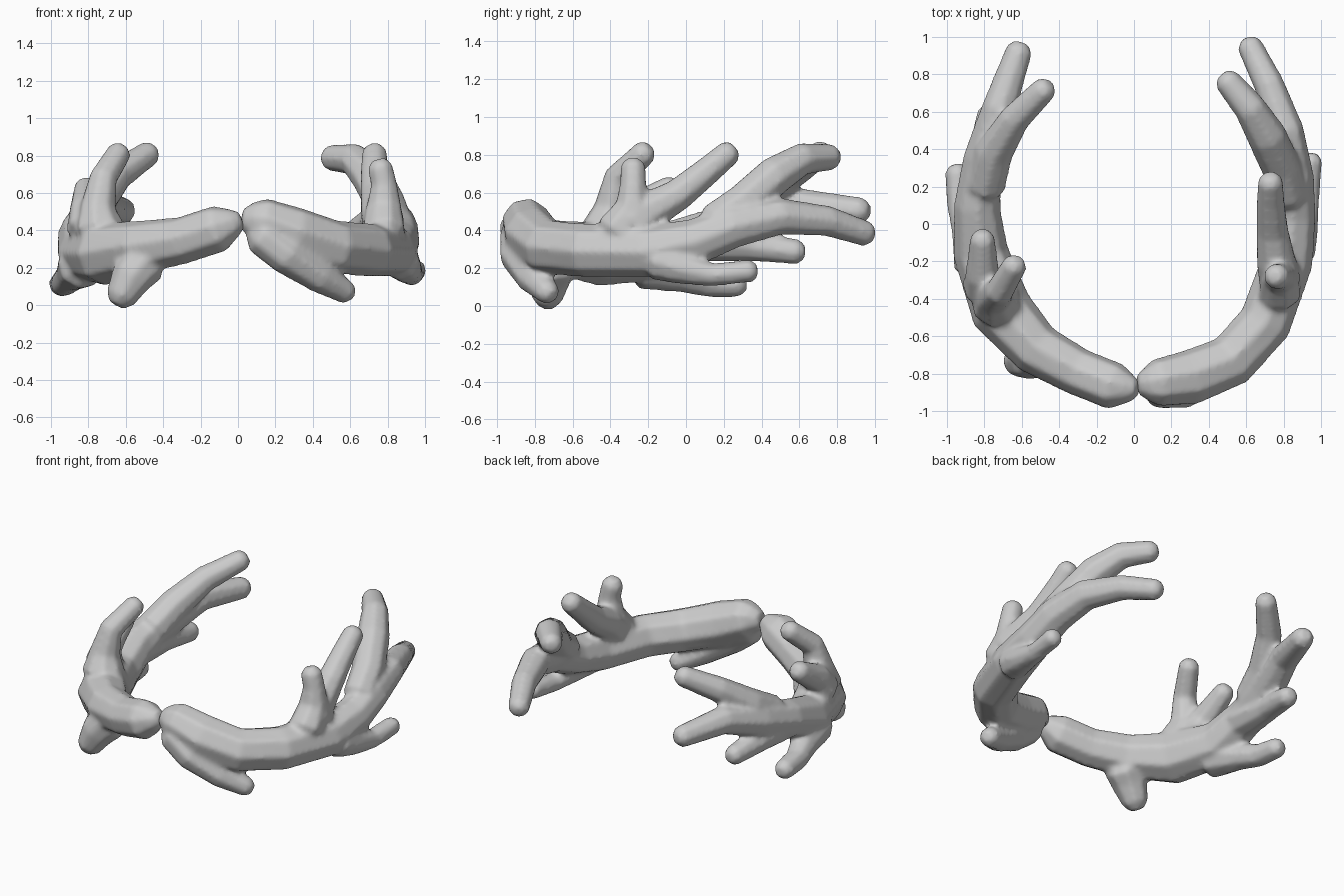
import bpy, bmesh, math
from mathutils import Vector

cube = bpy.data.objects.get("Cube")
if cube:
    bpy.data.objects.remove(cube, do_unlink=True)

mat = bpy.data.materials.new("antler grey")
mat.use_nodes = True
GREY = (0.6, 0.6, 0.6, 1)
mat.diffuse_color = GREY
mat.node_tree.nodes["Principled BSDF"].inputs["Base Color"].default_value = GREY


def tube(bm, points, sides=8):
    """Sweep a ring along (x, y, z, radius) points, with bevelled ends."""
    pts = [(Vector(p[:3]), p[3]) for p in points]

    def bevelled(end, inner):
        d = (end[0] - inner[0]).normalized()
        return (end[0] - d * end[1] * 0.55, end[1]), (end[0], end[1] * 0.55)

    first, last = bevelled(pts[0], pts[1]), bevelled(pts[-1], pts[-2])
    pts = [first[1], first[0]] + pts[1:-1] + [last[0], last[1]]
    rings, normal = [], None
    for i, (p, r) in enumerate(pts):
        t = (pts[min(i + 1, len(pts) - 1)][0] - pts[max(i - 1, 0)][0]).normalized()
        normal = normal or Vector((0.13, 0.21, 1))
        normal = (normal - t * normal.dot(t)).normalized()
        side = t.cross(normal)
        rings.append([bm.verts.new(p + r * (math.cos(a) * normal + math.sin(a) * side))
                      for a in (2 * math.pi * k / sides for k in range(sides))])
    for a, b in zip(rings, rings[1:]):
        for k in range(sides):
            j = (k + 1) % sides
            bm.faces.new((a[k], a[j], b[j], b[k]))
    bm.faces.new(rings[0][::-1])
    bm.faces.new(rings[-1])


def antler(name, branches):
    bm = bmesh.new()
    for branch in branches:
        tube(bm, branch)
    bmesh.ops.recalc_face_normals(bm, faces=bm.faces)
    mesh = bpy.data.meshes.new(name)
    bm.to_mesh(mesh)
    bm.free()
    mesh.materials.append(mat)
    ob = bpy.data.objects.new(name, mesh)
    bpy.context.collection.objects.link(ob)
    # Fuse the branches and soften the forks
    fuse = ob.modifiers.new("fuse", 'REMESH')
    fuse.mode, fuse.voxel_size, fuse.use_smooth_shade = 'VOXEL', 0.016, True
    soft = ob.modifiers.new("soften", 'SMOOTH')
    soft.factor, soft.iterations = 0.5, 6
    return ob


# Left antler: beam, brow tine, rear fork, low tine, upright fork
antler("left_antler", [
    [(.02, -.86, .46, .1), (.12, -.85, .45, .13), (.3, -.82, .38, .15), (.52, -.73, .31, .145),
     (.7, -.53, .295, .145), (.82, -.2, .29, .14), (.85, .05, .34, .125), (.85, .25, .42, .115),
     (.81, .5, .475, .1), (.72, .75, .45, .083), (.6, .99, .37, .07)],
    [(.08, -.88, .41, .11), (.26, -.88, .27, .11), (.44, -.81, .15, .09), (.61, -.71, .05, .065)],
    [(.84, .1, .41, .105), (.79, .3, .54, .11), (.71, .47, .69, .108), (.62, .62, .78, .088), (.47, .8, .79, .072)],
    [(.85, -.2, .26, .11), (.9, -.02, .2, .088), (.93, .14, .165, .063), (.95, .38, .19, .062)],
    [(.78, -.4, .34, .12), (.78, -.28, .52, .1), (.78, -.28, .65, .073), (.75, -.28, .78, .07)],
    [(.79, -.33, .38, .12), (.76, -.2, .5, .11), (.74, -.04, .59, .09), (.73, .12, .72, .078), (.73, .26, .84, .07)],
])

# Right antler: the same parts plus an extra rear tine
antler("right_antler", [
    [(.02, -.88, .46, .08), (-.1, -.87, .41, .13), (-.3, -.79, .345, .13), (-.52, -.67, .31, .145),
     (-.71, -.46, .275, .17), (-.82, -.15, .28, .15), (-.84, .1, .38, .125), (-.8, .35, .45, .115),
     (-.72, .62, .53, .095), (-.6, .97, .5, .073)],
    [(-.46, -.68, .28, .13), (-.57, -.72, .15, .115), (-.65, -.74, .0, .085)],
    [(-.81, .15, .42, .11), (-.75, .38, .56, .105), (-.64, .56, .7, .085), (-.45, .75, .83, .07)],
    [(-.83, .02, .36, .12), (-.81, .35, .32, .085), (-.77, .63, .28, .067)],
    [(-.82, -.28, .23, .13), (-.89, -.02, .16, .09), (-.93, .12, .12, .075), (-.95, .32, .11, .067)],
    [(-.73, -.44, .33, .14), (-.75, -.39, .52, .1), (-.72, -.36, .68, .078), (-.62, -.19, .84, .068)],
    [(-.78, -.37, .36, .13), (-.81, -.27, .51, .095), (-.81, -.04, .65, .068)],
])
